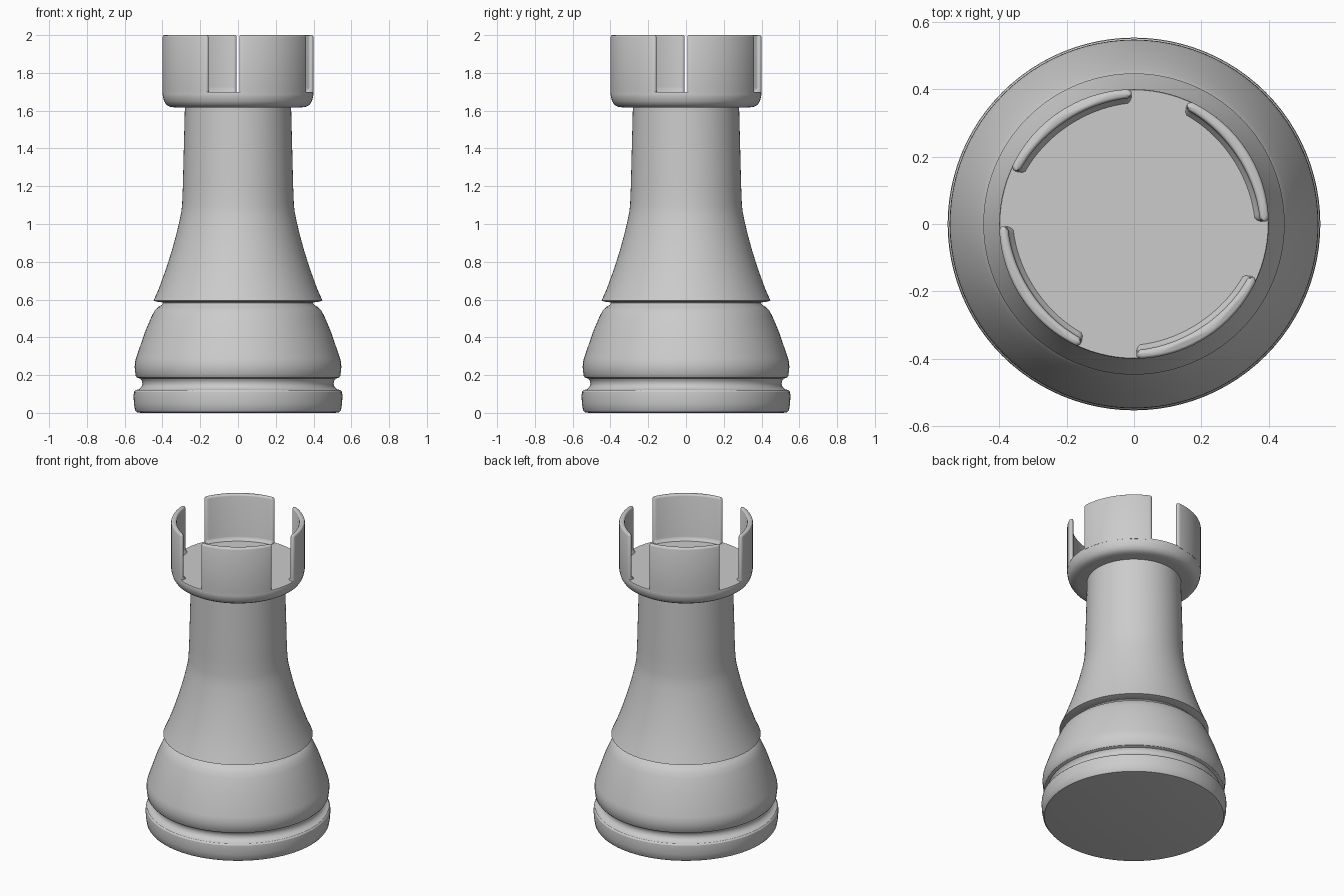
import bpy, bmesh, math

if "Cube" in bpy.data.objects:
    bpy.data.objects.remove(bpy.data.objects["Cube"])

SEG = 96


def finish(bm, name, angle):
    bmesh.ops.recalc_face_normals(bm, faces=bm.faces)
    mesh = bpy.data.meshes.new(name)
    bm.to_mesh(mesh)
    bm.free()
    ob = bpy.data.objects.new(name, mesh)
    bpy.context.collection.objects.link(ob)
    bpy.ops.object.select_all(action='DESELECT')
    ob.select_set(True)
    bpy.context.view_layer.objects.active = ob
    bpy.ops.object.shade_smooth_by_angle(angle=math.radians(angle))
    return ob


def bridge(bm, a, b):
    n = len(a)
    for i in range(n):
        j = (i + 1) % n
        bm.faces.new((a[i], a[j], b[j], b[i]))


def lathe(name, profile, angle=32):
    """Revolve (radius, z) points around z and cap both ends."""
    bm = bmesh.new()
    rings = [[bm.verts.new((r * math.cos(2 * math.pi * i / SEG),
                            r * math.sin(2 * math.pi * i / SEG), z))
              for i in range(SEG)] for r, z in profile]
    for a, b in zip(rings, rings[1:]):
        bridge(bm, a, b)
    bm.faces.new(rings[0])
    bm.faces.new(rings[-1])
    return finish(bm, name, angle)


def battlement(name, start, span=65.0, z0=1.69, z1=2.0):
    """Thin curved wall, thicker in the middle, with rounded ends and top."""
    bm = bmesh.new()
    n = 28

    def outline(inset, z, flare=0.0):
        outer, inner = [], []
        for i in range(n + 1):
            u = (1 - math.cos(math.pi * i / n)) / 2      # denser near the ends
            a = math.radians(start + span * u)
            a += inset / 0.4 * (1 - 2 * u)
            d = min(u, 1 - u) * math.radians(span) * 0.385
            cap = 0.014
            k = 1.0 if d > cap else math.sqrt(max(0.03, 1 - (1 - d / cap) ** 2))
            t = 0.026 + 0.008 * math.sin(math.pi * u)
            ro = 0.40 - 0.012 * (1 - k) - inset
            ri = ro - max(0.003, t * k - 2 * inset) - flare * k
            outer.append(bm.verts.new((ro * math.cos(a), ro * math.sin(a), z)))
            inner.append(bm.verts.new((ri * math.cos(a), ri * math.sin(a), z)))
        return outer + inner[::-1]

    rings = [outline(0, z0, 0.018), outline(0, 1.703, 0.014),
             outline(0, 1.712, 0.004), outline(0, 1.725),
             outline(0, z1 - 0.010), outline(0.003, z1 - 0.003),
             outline(0.008, z1)]
    for a, b in zip(rings, rings[1:]):
        bridge(bm, a, b)
    bm.faces.new(rings[0])
    bm.faces.new(rings[-1])
    return finish(bm, name, 50)


# Base disc, groove and bulging foot
lathe("base", [
    (0.515, 0.0), (0.537, 0.004), (0.545, 0.015), (0.551, 0.05), (0.553, 0.09),
    (0.551, 0.11), (0.543, 0.12), (0.525, 0.125), (0.512, 0.137), (0.506, 0.153),
    (0.509, 0.17), (0.517, 0.181), (0.535, 0.187), (0.542, 0.196), (0.547, 0.24),
    (0.546, 0.265), (0.54, 0.29), (0.49, 0.435), (0.458, 0.51), (0.442, 0.54),
    (0.423, 0.56), (0.404, 0.572), (0.397, 0.582), (0.397, 0.592)])

# Flared skirt rising into the column
lathe("column", [
    (0.39, 0.584), (0.425, 0.588), (0.447, 0.594), (0.443, 0.604), (0.42, 0.655),
    (0.38, 0.765), (0.35, 0.86), (0.328, 0.94), (0.31, 1.015), (0.301, 1.06),
    (0.296, 1.1), (0.292, 1.2), (0.287, 1.4), (0.281, 1.63)])

# Round platform at the top
lathe("platform", [
    (0.275, 1.617), (0.335, 1.617), (0.362, 1.621), (0.38, 1.632),
    (0.391, 1.65), (0.397, 1.67), (0.40, 1.695), (0.398, 1.70)])

# Four battlements
for k in range(4):
    battlement(f"battlement_{k + 1}", 91 + 90 * k)
